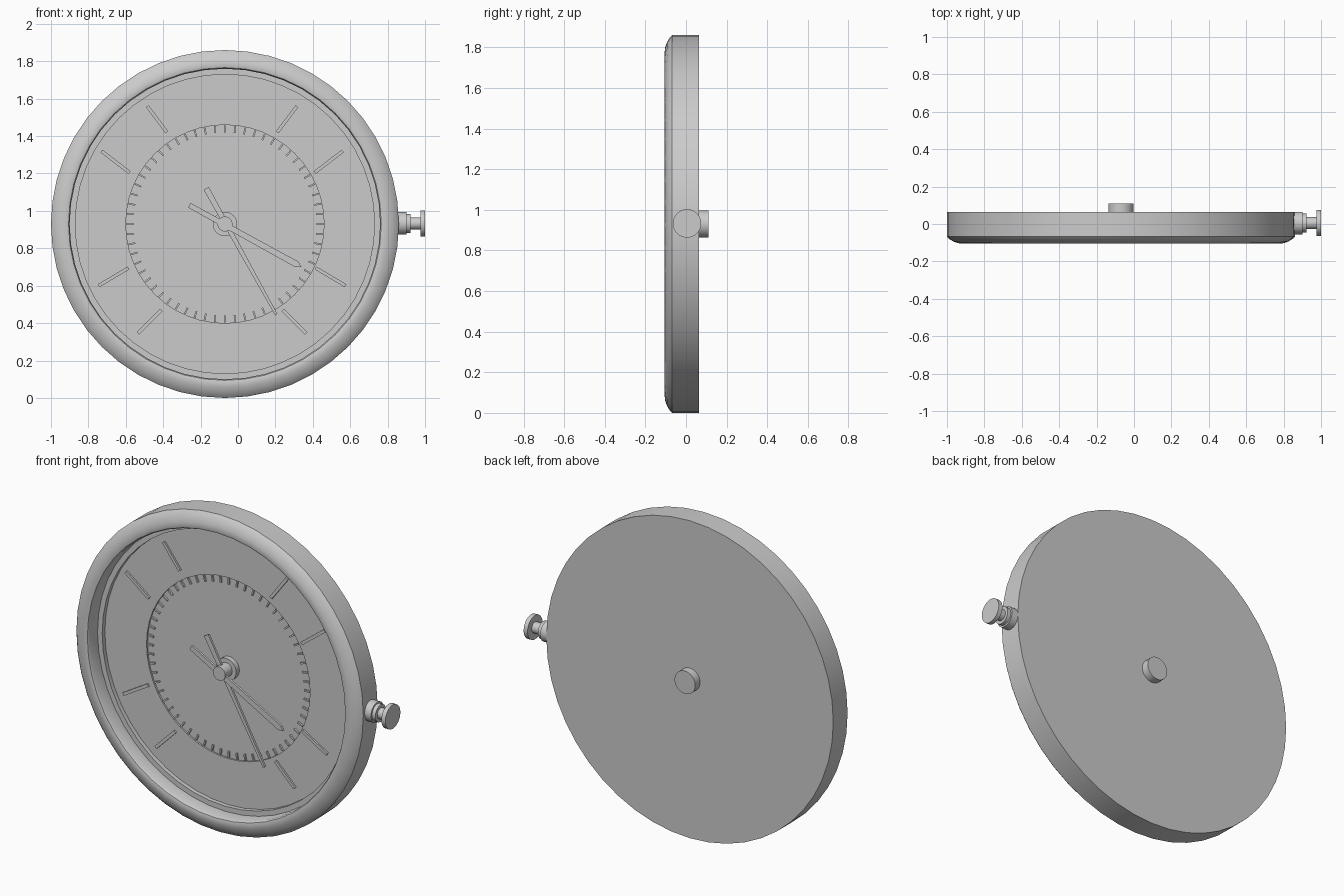
import bpy, bmesh, math
from mathutils import Vector

if "Cube" in bpy.data.objects:
    bpy.data.objects.remove(bpy.data.objects["Cube"])

CX, CZ = -0.07, 0.93   # dial centre
DIAL_Y = 0.01


def finish(bm, name, smooth=True):
    bmesh.ops.recalc_face_normals(bm, faces=bm.faces)
    me = bpy.data.meshes.new(name)
    bm.to_mesh(me)
    bm.free()
    ob = bpy.data.objects.new(name, me)
    bpy.context.collection.objects.link(ob)
    if smooth:
        bpy.ops.object.select_all(action='DESELECT')
        ob.select_set(True)
        bpy.context.view_layer.objects.active = ob
        bpy.ops.object.shade_smooth_by_angle(angle=math.radians(35))
    return ob


def lathe(name, profile, seg, axis, origin):
    """Revolve (radius, position) pairs around the x or y axis; r = 0 closes an end."""
    bm = bmesh.new()
    rings = []
    for r, p in profile:
        ring = []
        for i in range(1 if r == 0 else seg):
            a = 2 * math.pi * i / seg
            u, v = r * math.cos(a), r * math.sin(a)
            co = (u, p, v) if axis == 'y' else (p, u, v)
            ring.append(bm.verts.new(Vector(co) + Vector(origin)))
        rings.append(ring)
    for a, b in zip(rings, rings[1:]):
        for i in range(seg):
            j = (i + 1) % seg
            if len(a) == 1:
                bm.faces.new((a[0], b[i], b[j]))
            elif len(b) == 1:
                bm.faces.new((a[i], a[j], b[0]))
            else:
                bm.faces.new((a[i], a[j], b[j], b[i]))
    return finish(bm, name)


def add_bar(bm, p, q, w0, w1, y0, y1, point=0.0):
    """Flat bar on the dial from p to q, width w0 to w1, optional pointed tip."""
    p, q = Vector(p), Vector(q)
    d = (q - p).normalized()
    n = Vector((-d.y, d.x))
    pts = [p - n * w0 / 2, q - d * point - n * w1 / 2]
    if point:
        pts.append(q)
    pts += [q - d * point + n * w1 / 2, p + n * w0 / 2]
    lo = [bm.verts.new((CX + c.x, y0, CZ + c.y)) for c in pts]
    hi = [bm.verts.new((CX + c.x, y1, CZ + c.y)) for c in pts]
    bm.faces.new(lo)
    bm.faces.new(hi)
    k = len(pts)
    for i in range(k):
        j = (i + 1) % k
        bm.faces.new((lo[i], lo[j], hi[j], hi[i]))


centre = (CX, 0, CZ)

# Case: flat back, rounded bezel, stepped inner wall, dial with sunken middle
lathe("case_and_dial", [
    (0, 0.065), (0.93, 0.065), (0.93, -0.068), (0.918, -0.08), (0.897, -0.093),
    (0.873, -0.102), (0.85, -0.105), (0.836, -0.101), (0.83, -0.09),
    (0.83, -0.015), (0.80, -0.015), (0.80, DIAL_Y),
    (0.53, DIAL_Y), (0.53, DIAL_Y + 0.01), (0, DIAL_Y + 0.01)], 48, 'y', centre)

# Back knob
lathe("back_knob", [(0, 0.06), (0.067, 0.06), (0.067, 0.11), (0, 0.11)], 32, 'y', centre)

# Winding crown on the right side
lathe("crown", [
    (0, 0.84), (0.06, 0.84), (0.06, 0.90), (0.05, 0.90), (0.05, 0.922), (0.032, 0.922),
    (0.032, 0.975), (0.07, 0.975), (0.07, 1.0), (0, 1.0)], 32, 'x', (0, 0.005, 0.933))

# Hub: low base and centre pin
lathe("hub_base", [(0, 0.025), (0.065, 0.025), (0.065, -0.01), (0, -0.01)], 32, 'y', centre)
lathe("hub_pin", [(0, 0.0), (0.04, 0.0), (0.04, -0.075), (0, -0.075)], 32, 'y', centre)

# Hour markers
bm = bmesh.new()
for p, q in [((0.28, 0.49), (0.385, 0.63)), ((0.48, 0.275), (0.63, 0.39)),
             ((0.485, -0.235), (0.645, -0.33)), ((0.31, -0.46), (0.435, -0.585))]:
    for side in (1, -1):
        off = 0 if side == 1 else -0.03
        add_bar(bm, (side * p[0] + off, p[1]), (side * q[0] + off, q[1]),
                0.018, 0.018, DIAL_Y + 0.005, DIAL_Y - 0.01)
finish(bm, "hour_markers", False)

# Minute ticks around the sunken middle
bm = bmesh.new()
for i in range(60):
    a = math.radians(6 * i)
    d = Vector((math.sin(a), math.cos(a)))
    add_bar(bm, d * 0.49, d * 0.526, 0.009, 0.009, DIAL_Y + 0.015, DIAL_Y)
finish(bm, "minute_ticks", False)

# Hands
bm = bmesh.new()
add_bar(bm, (-0.19, 0.10), (0.41, -0.23), 0.028, 0.034, -0.055, -0.068, 0.03)
finish(bm, "hour_hand", False)
bm = bmesh.new()
add_bar(bm, (-0.10, 0.19), (0.275, -0.485), 0.032, 0.014, -0.04, -0.053)
finish(bm, "minute_hand", False)
